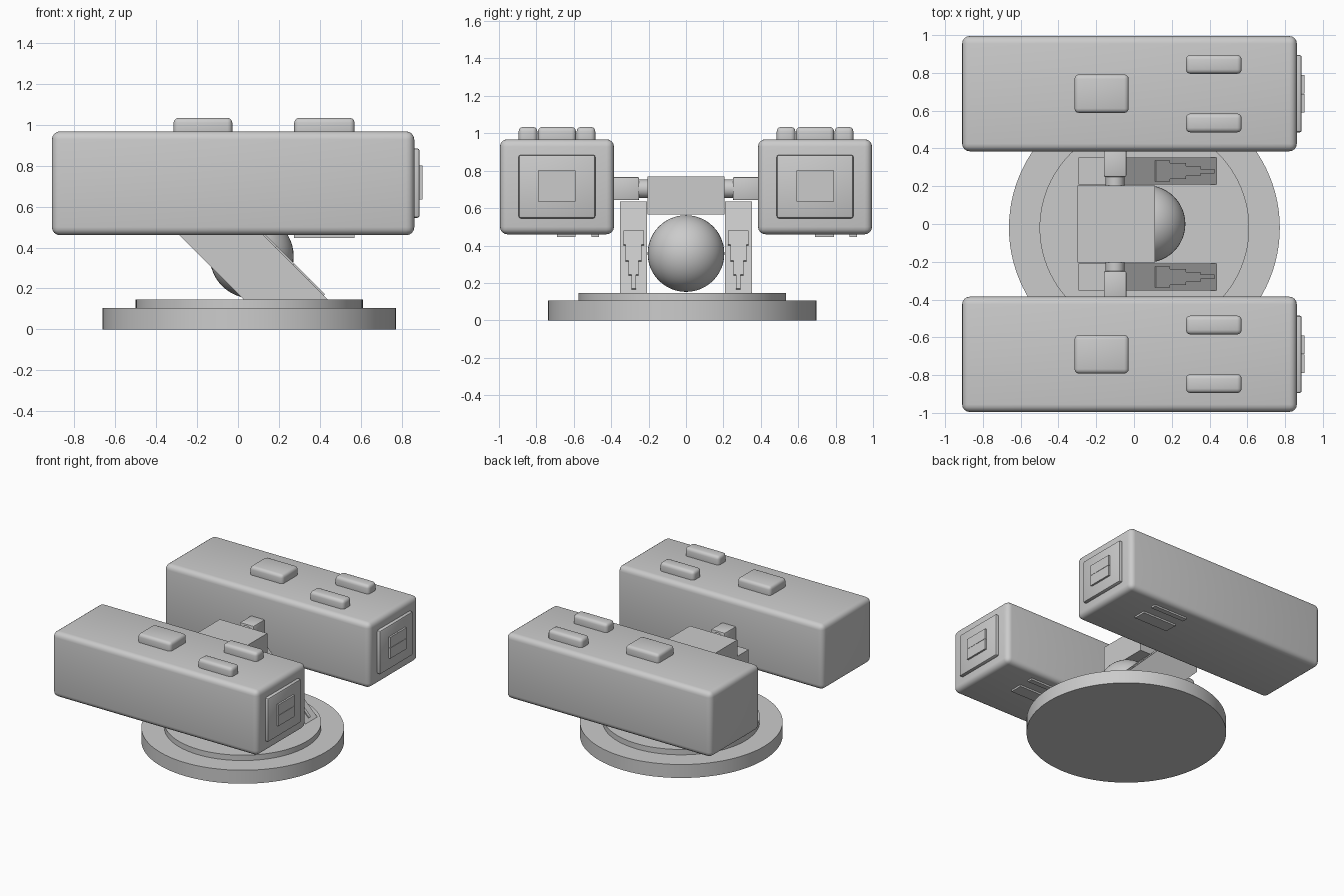
import bpy, bmesh, math
from mathutils import Vector

if "Cube" in bpy.data.objects:
    bpy.data.objects.remove(bpy.data.objects["Cube"])


def finish(ob, bevel=0.0, segs=3):
    bpy.ops.object.select_all(action='DESELECT')
    bpy.context.view_layer.objects.active = ob
    ob.select_set(True)
    if bevel:
        m = ob.modifiers.new("bevel", 'BEVEL')
        m.width, m.segments = bevel, segs
        bpy.ops.object.modifier_apply(modifier=m.name)
    bpy.ops.object.shade_smooth_by_angle(angle=math.radians(35))
    return ob


def box(name, x, y, z, bevel=0.0, segs=3):
    # axis-aligned box from (min, max) ranges
    bpy.ops.mesh.primitive_cube_add(size=1)
    ob = bpy.context.object
    ob.name = name
    for v in ob.data.vertices:
        v.co = [r[0] if c < 0 else r[1] for c, r in zip(v.co, (x, y, z))]
    return finish(ob, bevel, segs)


def cylinder(name, radius, depth, loc, rot=(0, 0, 0), verts=96):
    bpy.ops.mesh.primitive_cylinder_add(vertices=verts, radius=radius, depth=depth,
                                        location=loc, rotation=rot)
    ob = bpy.context.object
    ob.name = name
    return finish(ob)


def plate(name, profile, y0, y1):
    # xz outline extruded along y
    bm = bmesh.new()
    face = bm.faces.new([bm.verts.new((x, y0, z)) for x, z in profile])
    ext = bmesh.ops.extrude_face_region(bm, geom=[face])
    bmesh.ops.translate(bm, vec=(0, y1 - y0, 0),
                        verts=[g for g in ext["geom"] if isinstance(g, bmesh.types.BMVert)])
    bmesh.ops.recalc_face_normals(bm, faces=bm.faces)
    me = bpy.data.meshes.new(name)
    bm.to_mesh(me)
    bm.free()
    ob = bpy.data.objects.new(name, me)
    bpy.context.collection.objects.link(ob)
    return ob


# round base
cylinder("base_disc", 0.717, 0.105, (0.055, -0.02, 0.0525))
cylinder("base_step", 0.555, 0.05, (0.055, -0.02, 0.122))

# central ball and head block
bpy.ops.mesh.primitive_uv_sphere_add(segments=48, ring_count=24, radius=0.205,
                                     location=(0.067, 0, 0.357))
bpy.context.object.name = "pivot_ball"
finish(bpy.context.object)
box("head_block", (-0.30, 0.11), (-0.205, 0.205), (0.565, 0.768))

arm = [(0.03, 0.145), (0.44, 0.145), (-0.05, 0.635), (-0.295, 0.635), (-0.295, 0.47)]
# stepped inlay on the sloping arm face: z bottom, z top, half width
steps = [(0.40, 0.475, 0.055), (0.315, 0.40, 0.043), (0.24, 0.315, 0.027), (0.165, 0.24, 0.012)]

for side, s in (("left", -1), ("right", 1)):
    # slanted support arm
    plate(side + "_arm", arm, s * 0.208, s * 0.352)
    for i, (z0, z1, w) in enumerate(steps):
        t = 0.006
        prof = [(0.585 - z0 - t, z0 - t), (0.585 - z0 + t, z0 + t),
                (0.585 - z1 + t, z1 + t), (0.585 - z1 - t, z1 - t)]
        plate(f"{side}_arm_inlay_{i}", prof, s * 0.28 - w, s * 0.28 + w)

    # axle and mounting block
    cylinder(side + "_axle", 0.05, 0.08, (-0.1, s * 0.225, 0.703), (math.pi / 2, 0, 0), 32)
    box(side + "_mount", (-0.16, -0.04), sorted((s * 0.25, s * 0.40)), (0.642, 0.765), 0.008, 2)

    # long housing
    c = s * 0.69
    box(side + "_housing", (-0.91, 0.862), (c - 0.305, c + 0.305), (0.46, 0.968), 0.04, 4)

    # front panel with raised four-part square
    box(side + "_front_panel", (0.84, 0.888), (c - 0.205, c + 0.205), (0.545, 0.885), 0.012, 2)
    for j in (-1, 1):
        for k in (-1, 1):
            box(side + "_muzzle_tile", (0.88, 0.902),
                sorted((c + j * 0.001, c + j * 0.1)),
                sorted((0.718 + k * 0.001, 0.718 + k * 0.083)))

    # raised pods on top
    box(side + "_rear_pod", (-0.315, -0.028), (c - 0.102, c + 0.102), (0.93, 1.034), 0.024, 3)
    for j in (-1, 1):
        box(side + "_front_pod", (0.275, 0.57), (c + j * 0.155 - 0.05, c + j * 0.155 + 0.05),
            (0.93, 1.034), 0.024, 3)

    # thin plates underneath
    box(side + "_under_plate", (0.275, 0.57), (c, c + 0.1), (0.446, 0.48))
    box(side + "_under_strip", (0.275, 0.57), (c + 0.185, c + 0.225), (0.446, 0.48))
